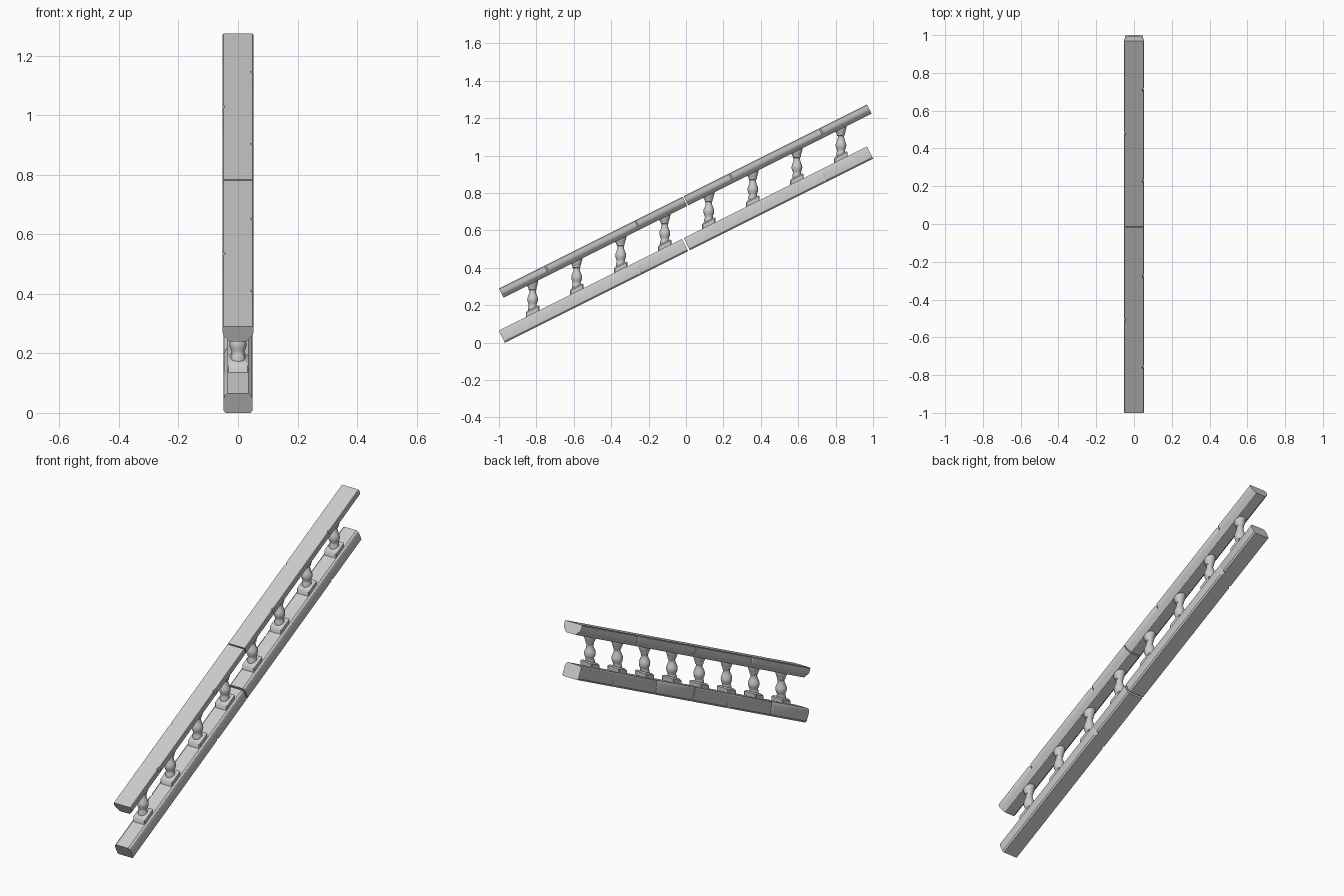
import bpy, bmesh, math
from mathutils import Vector

cube = bpy.data.objects.get("Cube")
if cube:
    bpy.data.objects.remove(cube, do_unlink=True)

SLOPE = 0.5
ANGLE = math.atan(SLOPE)
ALONG = Vector((0, math.cos(ANGLE), math.sin(ANGLE)))
UP = Vector((0, -math.sin(ANGLE), math.cos(ANGLE)))
LENGTH = 2.2

stone = bpy.data.materials.new("grey stone")
stone.use_nodes = True
grey = (0.6, 0.6, 0.6, 1)
stone.diffuse_color = grey
stone.node_tree.nodes["Principled BSDF"].inputs["Base Color"].default_value = grey


def finish(bm, name, smooth):
    bmesh.ops.recalc_face_normals(bm, faces=bm.faces)
    mesh = bpy.data.meshes.new(name)
    bm.to_mesh(mesh)
    bm.free()
    mesh.materials.append(stone)
    obj = bpy.data.objects.new(name, mesh)
    bpy.context.collection.objects.link(obj)
    bpy.ops.object.select_all(action='DESELECT')
    obj.select_set(True)
    bpy.context.view_layer.objects.active = obj
    bpy.ops.object.shade_smooth_by_angle(angle=math.radians(smooth))
    return obj


def loft(bm, rings):
    """Skin closed rings of points and cap both ends."""
    rings = [[bm.verts.new(p) for p in ring] for ring in rings]
    n = len(rings[0])
    for a, b in zip(rings, rings[1:]):
        for i in range(n):
            j = (i + 1) % n
            bm.faces.new((a[i], a[j], b[j], b[i]))
    bm.faces.new(rings[0])
    bm.faces.new(rings[-1])


def rail(name, origin, half, start, end, chips):
    """Straight rail; chips are (distance, side, low, high) dents in its edges."""
    profile = half + [(-x, w) for x, w in reversed(half)]
    stations = {start: None, end: None}
    for chip in chips:
        s = start + chip[0]
        stations.update({s - 0.014: None, s: chip, s + 0.008: None})
    rings = []
    for s in sorted(stations):
        chip = stations[s]
        ring = []
        for x, w in profile:
            if chip and x * chip[1] > 0 and chip[2] <= w <= chip[3]:
                x -= 0.007 * chip[1]
            ring.append(Vector((x, 0, 0)) + origin + ALONG * s + UP * w)
        rings.append(ring)
    bm = bmesh.new()
    loft(bm, rings)
    return finish(bm, name, 30)


def square_ring(y, z, r):
    """Square outline that leans with the slope of the rails."""
    c = r * 0.88
    pts = [(c, -r), (r, -c), (r, c), (c, r), (-c, r), (-r, c), (-r, -c), (-c, -r)]
    return [Vector((px, y + py, z + py * SLOPE)) for px, py in pts]


def baluster(name, y):
    low = 0.065 + (y + 1) * SLOPE
    bm = bmesh.new()
    # sloping plinth with bevelled shoulder
    loft(bm, [square_ring(y, low + h, r) for h, r in
              ((-0.012, 0.036), (0.022, 0.036), (0.03, 0.028))])
    # turned body, from foot to flared capital
    body = [(0.014, 0.024), (0.034, 0.025), (0.042, 0.021), (0.052, 0.022),
            (0.064, 0.027), (0.076, 0.029), (0.088, 0.027), (0.102, 0.021),
            (0.116, 0.017), (0.126, 0.017), (0.13, 0.021), (0.136, 0.021),
            (0.146, 0.025), (0.16, 0.03), (0.176, 0.03)]
    rings = []
    for h, r in body:
        lean = SLOPE * max(0, (h - 0.116) / 0.06)
        rings.append([Vector((r * math.cos(t), y + r * math.sin(t),
                              low + h + r * math.sin(t) * lean))
                      for t in [math.tau * k / 16 for k in range(16)]])
    loft(bm, rings)
    return finish(bm, name, 40)


# Rail cross-sections, right half from bottom to top
bottom_half = [(0.042, 0), (0.048, 0.008), (0.048, 0.055), (0.044, 0.066), (0.036, 0.072)]
top_half = [(0.028, 0), (0.034, 0.004), (0.038, 0.012), (0.046, 0.018),
            (0.05, 0.026), (0.052, 0.034), (0.052, 0.052), (0.049, 0.056)]
bottom_origin = Vector((0, -0.968, 0))
top_origin = Vector((0, -0.975, 0.24))

# Two matching flights, lower and upper
mid = LENGTH / 2
for label, start in (("lower", 0), ("upper", mid)):
    gap0 = 0.005 if start else 0
    gap1 = 0 if start else -0.005
    rail(label + "_bottom_rail", bottom_origin, bottom_half,
         start + gap0, start + mid + gap1,
         [(0.82, 1, 0, 0.02), (0.82 - 0.06, -1, 0, 0.02), (0.35, -1, 0.05, 0.07)])
    rail(label + "_handrail", top_origin, top_half,
         start + gap0 * 0.6, start + mid + gap1 * 0.6,
         [(0.27, 1, 0.03, 0.06), (0.55, -1, 0.03, 0.06), (0.81, 1, 0.03, 0.06)])

# Evenly spaced balusters
for i in range(8):
    baluster("baluster_%d" % (i + 1), -0.82 + 0.2355 * i)
